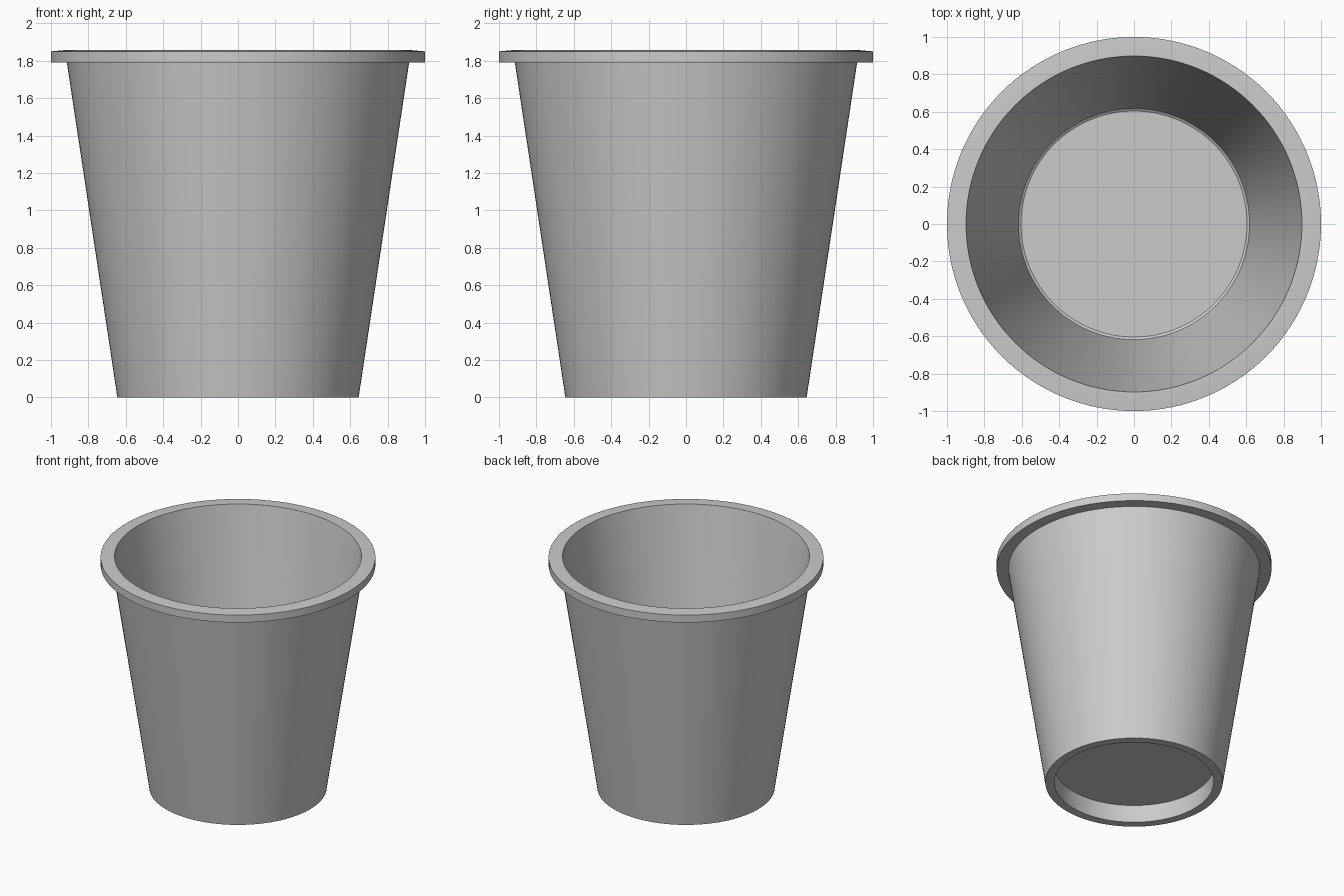
import bpy, bmesh
from math import cos, sin, tau

if "Cube" in bpy.data.objects:
    bpy.data.objects.remove(bpy.data.objects["Cube"])

SEGMENTS = 128


def lathe(name, profile):
    """Revolve an (r, z) profile that starts and ends on the axis."""
    bm = bmesh.new()
    rings = []
    for r, z in profile:
        rings.append([bm.verts.new((r * cos(tau * i / SEGMENTS),
                                    r * sin(tau * i / SEGMENTS), z))
                      for i in range(SEGMENTS)])
    for a, b in zip(rings, rings[1:]):
        for i in range(SEGMENTS):
            j = (i + 1) % SEGMENTS
            bm.faces.new((a[i], a[j], b[j], b[i]))
    # Flat discs close both ends of the profile
    bm.faces.new(list(reversed(rings[0])))
    bm.faces.new(rings[-1])
    bmesh.ops.recalc_face_normals(bm, faces=bm.faces[:])
    mesh = bpy.data.meshes.new(name)
    bm.to_mesh(mesh)
    bm.free()
    obj = bpy.data.objects.new(name, mesh)
    bpy.context.collection.objects.link(obj)
    bpy.ops.object.select_all(action='DESELECT')
    obj.select_set(True)
    bpy.context.view_layer.objects.active = obj
    bpy.ops.object.shade_smooth_by_angle(angle=0.5)
    return obj


# Tapered bucket: recessed underside, outer wall, flat rim, inner wall, floor
lathe("bucket", [
    (0.58, 0.14), (0.58, 0.0),       # recess under the floor
    (0.645, 0.0), (0.915, 1.79),     # foot ring and outer wall
    (1.0, 1.79), (1.0, 1.85),        # rim lip
    (0.92, 1.857), (0.898, 1.857),   # rim top
    (0.618, 0.18), (0.604, 0.17),    # inner wall and floor edge
])
